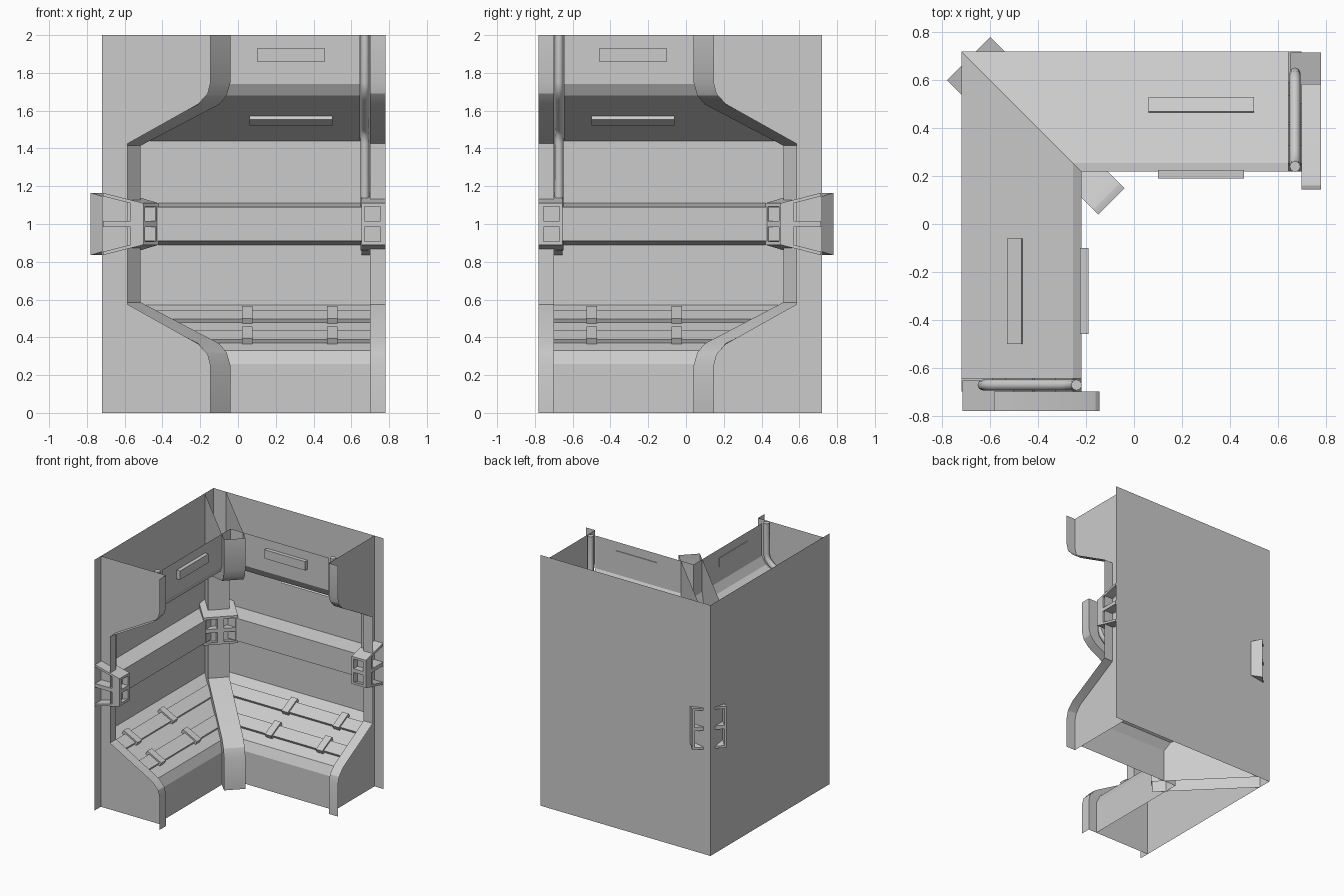
import bpy, bmesh, math
from mathutils import Vector

old = bpy.data.objects.get("Cube")
if old:
    bpy.data.objects.remove(old, do_unlink=True)

grey = bpy.data.materials.new("panel_grey")
grey.use_nodes = True
colour = (0.6, 0.6, 0.6, 1)
grey.diffuse_color = colour
grey.node_tree.nodes["Principled BSDF"].inputs["Base Color"].default_value = colour

WALL = 0.72      # distance of both back walls from the centre
END = 0.78       # outer end of each wing
PANEL = 0.70     # recessed end panel
R2 = math.sqrt(2)


def swap(p):
    """Reflect a point of the left wing onto the right wing."""
    return Vector((-p[1], -p[0], p[2]))


def add_mesh(name, verts, faces, solid=False):
    me = bpy.data.meshes.new(name)
    me.from_pydata([tuple(v) for v in verts], [], faces)
    if solid:
        bm = bmesh.new()
        bm.from_mesh(me)
        bmesh.ops.recalc_face_normals(bm, faces=bm.faces)
        bm.to_mesh(me)
        bm.free()
    me.materials.append(grey)
    me.polygons.foreach_set("use_smooth", [not solid] * len(me.polygons))
    me.set_sharp_from_angle(angle=math.radians(25))
    ob = bpy.data.objects.new(name, me)
    bpy.context.collection.objects.link(ob)
    return ob


def add_pair(name, verts, faces, solid=False):
    add_mesh("left_" + name, verts, faces, solid)
    add_mesh("right_" + name, [swap(v) for v in verts],
             [f[::-1] for f in faces], solid)


def strip(profile, start, end):
    """Sheet along x from a (y, z) profile; start is a function of y."""
    verts, faces = [], []
    for y, z in profile:
        verts += [(start(y), y, z), (end, y, z)]
    for i in range(0, len(verts) - 2, 2):
        faces.append((i, i + 1, i + 3, i + 2))
    return verts, faces


def boxes(place, parts):
    """Boxes (d0, d1, t0, t1, low, high); low and high are functions of d."""
    verts, faces = [], []
    for d0, d1, t0, t1, low, high in parts:
        n = len(verts)
        for d in (d0, d1):
            for t in (t0, t1):
                verts += [place(d, t, low(d)), place(d, t, high(d))]
        for f in ((0, 1, 3, 2), (4, 6, 7, 5), (0, 4, 5, 1),
                  (2, 3, 7, 6), (0, 2, 6, 4), (1, 5, 7, 3)):
            faces.append(tuple(n + i for i in f))
    return verts, faces


def const(v):
    return lambda d: v


def mitre(y):
    return -y


def mirrored(half):
    """Complete a lower half contour with its reflection about z = 1."""
    return half + [(d, 2 - z) for d, z in reversed(half)]


# Wing shells
add_pair("back_wall", *strip([(WALL, 0), (WALL, 2)], mitre, END))
add_pair("bench", *strip([(.22, 0), (.22, .26), (.255, .33), (WALL, .57)], mitre, PANEL))
add_pair("upper_panel", *strip([(WALL, 1.44), (.255, 1.68), (.22, 1.74), (.22, 2)],
                               mitre, 0.645))
add_pair("wall_rail", *strip([(WALL, .89), (.59, .91), (.59, 1.09), (WALL, 1.11)],
                             mitre, PANEL))

# End frames: contour strip plus recessed panel
contour = mirrored([(.575, 0), (.575, .25), (.56, .31), (.51, .365), (.135, .575)])
edge = [(WALL - d, z) for d, z in contour]
add_pair("end_flange", *strip(edge, const(PANEL), END))
verts, faces = [], []
for y, z in edge:
    verts += [(PANEL, y, z), (PANEL, WALL, z)]
for i in range(0, len(verts) - 2, 2):
    faces.append((i, i + 1, i + 3, i + 2))
add_pair("end_panel", verts, faces)


# Corner pillar on the diagonal
def diagonal(d, t, z):
    return Vector((-WALL + (d + t) / R2, WALL + (t - d) / R2, z))


half_w = 0.078
rows = mirrored([(.884, 0), (.884, .25), (.855, .32), (.80, .367), (.212, .585)])
verts, faces = [], []
for d, z in rows:
    verts += [diagonal(half_w, -half_w, z), diagonal(d, -half_w, z),
              diagonal(d, half_w, z), diagonal(half_w, half_w, z)]
for i in range(0, len(verts) - 4, 4):
    for k in range(3):
        faces.append((i + k, i + k + 1, i + k + 5, i + k + 4))
add_mesh("corner_pillar", verts, faces)


# Ribbed clips with window pockets
def clip_parts(back, front, columns):
    def reach(d):
        return 0.11 + 0.055 * (front - d) / (front - back)

    def top(d):
        return 1 + reach(d)

    def bottom(d):
        return 1 - reach(d)

    w, th = 0.127, 0.018
    t_end = w if columns == 2 else 0
    pocket = front - 0.05
    parts = [
        (back, front, -w, t_end, lambda d: top(d) - th, top),
        (back, front, -w, t_end, bottom, lambda d: bottom(d) + th),
        (back, front, -w, t_end, const(.985), const(1.015)),
        (back, front, -w, -w + th, bottom, top),
        (pocket - th, pocket, -w, t_end, bottom, top),
        (pocket, front, -.025, min(t_end, .025), bottom, top),
    ]
    if columns == 2:
        parts.append((back, front, w - th, w, bottom, top))
    return parts


add_mesh("corner_clip", *boxes(diagonal, clip_parts(.042, .297, 2)), solid=True)
add_pair("end_clip", *boxes(lambda d, t, z: Vector((END + t, WALL - d, z)),
                            clip_parts(.005, .22, 1)), solid=True)


# Parts lying on the sloped bench and sloped ceiling
def slope(y0, z0, y1, z1, side):
    along = Vector((0, y1 - y0, z1 - z0)).normalized()
    normal = Vector((0, -abs(along.z), side * along.y))
    origin = Vector((0, y0, z0))
    return lambda d, t, h: origin + along * d + normal * h + Vector((t, 0, 0))


on_bench = slope(.255, .33, WALL, .57, 1)
on_ceiling = slope(.255, 1.68, WALL, 1.44, -1)
for name, near, start in (("upper", .325, -.53), ("lower", .09, -.34)):
    add_pair(name + "_bench_slat", *boxes(on_bench, [
        (near, near + .10, start, PANEL, const(-.005), const(.02))]), solid=True)
    add_pair(name + "_slat_straps", *boxes(on_bench, [
        (near - .015, near + .125, x - .028, x + .028, const(-.005), const(.032))
        for x in (.05, .5)]), solid=True)
add_pair("ceiling_slot", *boxes(on_ceiling, [
    (.236, .304, .06, .5, const(-.01), const(.022))]), solid=True)

# Raised plate on the upper panel
add_pair("panel_plate", *boxes(lambda d, t, z: Vector((t, d, z)), [
    (.19, .225, .1, .46, const(1.86), const(1.93))]), solid=True)

# Bent pipe beside each end panel
path = [(.24, 2), (.24, 1.75), (.25, 1.71), (.29, 1.67),
        (.59, 1.51), (.62, 1.48), (.63, 1.43), (.63, .86)]
for side in ("left", "right"):
    cu = bpy.data.curves.new(side + "_pipe", 'CURVE')
    cu.dimensions = '3D'
    cu.bevel_depth = 0.023
    cu.bevel_resolution = 2
    cu.use_fill_caps = True
    sp = cu.splines.new('POLY')
    sp.points.add(len(path) - 1)
    for pt, (y, z) in zip(sp.points, path):
        p = Vector((.672, y, z))
        pt.co = (*(p if side == "left" else swap(p)), 1)
    cu.materials.append(grey)
    bpy.context.collection.objects.link(bpy.data.objects.new(side + "_pipe", cu))
